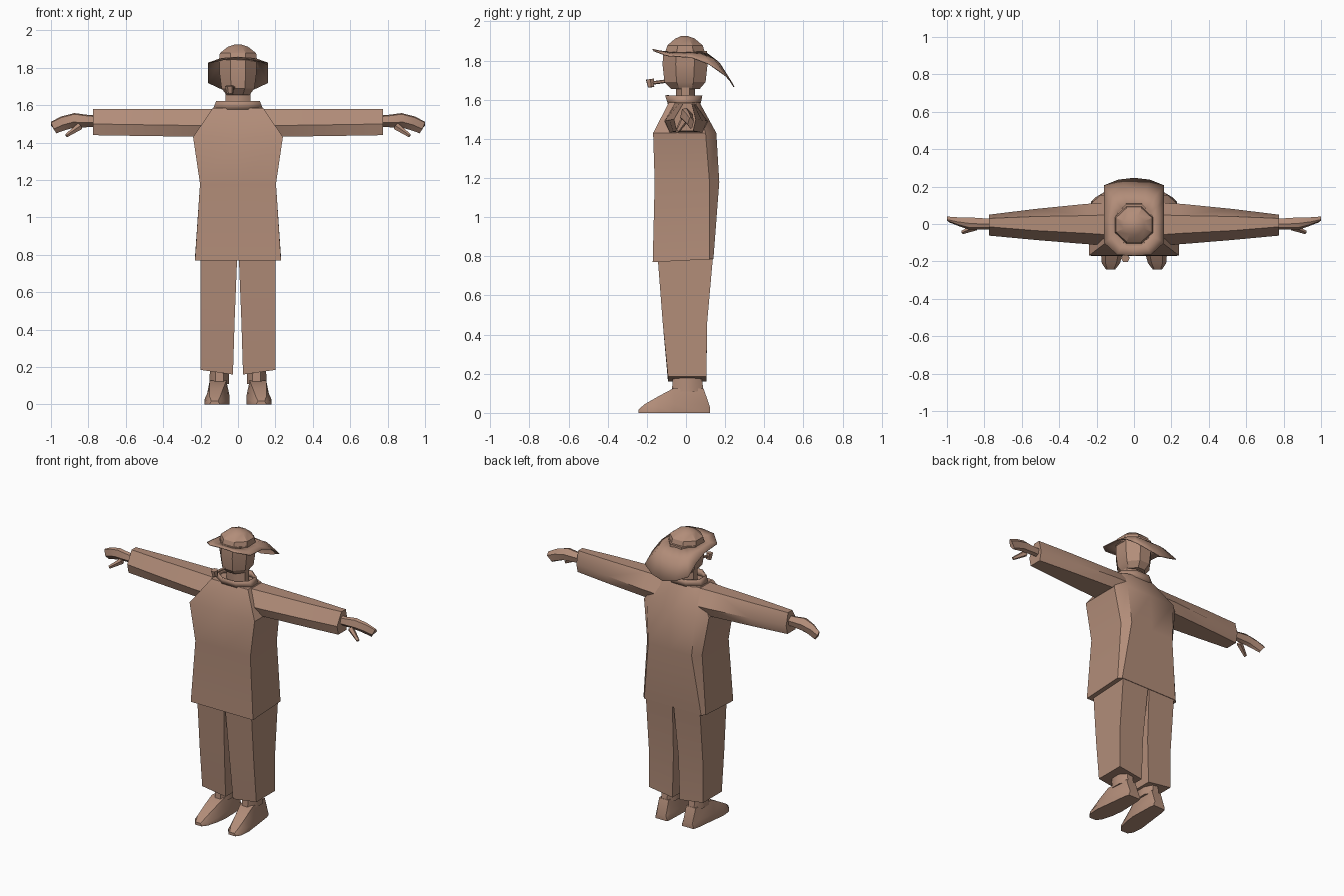
import bpy, bmesh, math
from mathutils import Vector, Matrix

if "Cube" in bpy.data.objects:
    bpy.data.objects.remove(bpy.data.objects["Cube"])

clay = bpy.data.materials.new("clay brown")
clay.diffuse_color = (0.445, 0.266, 0.191, 1)
clay.use_nodes = True
clay.node_tree.nodes["Principled BSDF"].inputs["Base Color"].default_value = clay.diffuse_color


def finish(name, bm, angle=35, thick=0):
    bmesh.ops.recalc_face_normals(bm, faces=bm.faces)
    me = bpy.data.meshes.new(name)
    bm.to_mesh(me)
    bm.free()
    ob = bpy.data.objects.new(name, me)
    bpy.context.collection.objects.link(ob)
    me.materials.append(clay)
    if thick:
        m = ob.modifiers.new("thickness", "SOLIDIFY")
        m.thickness = thick
        m.offset = 0
    bpy.ops.object.select_all(action="DESELECT")
    bpy.context.view_layer.objects.active = ob
    ob.select_set(True)
    bpy.ops.object.shade_smooth_by_angle(angle=math.radians(angle))
    return ob


def loft(name, rings, cap0=True, cap1=True, angle=35, thick=0, flip=1):
    """Skin a list of equal-length point rings; flip=-1 mirrors in x."""
    bm = bmesh.new()
    vs = [[bm.verts.new((p[0] * flip, p[1], p[2])) for p in r] for r in rings]
    for a, b in zip(vs, vs[1:]):
        for i in range(len(a)):
            j = (i + 1) % len(a)
            bm.faces.new((a[i], a[j], b[j], b[i]))
    if cap0:
        bm.faces.new(vs[0][::-1])
    if cap1:
        bm.faces.new(vs[-1])
    return finish(name, bm, angle, thick)


def oval(rx, y0, y1, z, n=8):
    """Flat-sided oval ring spanning y0..y1 with half width rx."""
    k = 1 / math.cos(math.pi / n)
    return [(max(-rx, min(rx, rx * k * math.sin(t))), (y0 + y1) / 2 - (y1 - y0) / 2 * k * math.cos(t), z)
            for t in [(i + 0.5) * 2 * math.pi / n for i in range(n)]]


# Coat: flat front, chamfered back corners
def coat_ring(w, yf, ys, wb, yb, z, zb=None):
    zb = z if zb is None else zb
    return [(-w, yf, z), (0, yf, z), (w, yf, z), (w, ys, zb), (wb, yb, zb),
            (0, yb, zb), (-wb, yb, zb), (-w, ys, zb)]


loft("coat", [
    coat_ring(.23, -.17, .12, .21, .14, .77, .785),
    coat_ring(.203, -.16, .12, .16, .17, 1.18),
    coat_ring(.24, -.168, .10, .18, .155, 1.43),
    coat_ring(.135, -.088, .05, .09, .07, 1.585),
], angle=40)

# Collar
loft("collar", [oval(.132, -.088, .07, 1.575), oval(.113, -.103, .08, 1.622)],
     cap0=False, cap1=False, thick=.008)

# Neck and head
loft("neck", [oval(.068, -.05, .045, 1.56), oval(.068, -.05, .045, 1.67)])
loft("head", [
    oval(.062, -.075, .07, 1.655),
    oval(.088, -.11, .10, 1.69),
    oval(.10, -.12, .11, 1.78),
    oval(.10, -.115, .108, 1.85),
], angle=30)

# Hat crown
loft("hat_crown", [
    oval(.103, -.11, .10, 1.83),
    oval(.097, -.095, .085, 1.878),
    oval(.055, -.055, .045, 1.912),
    oval(.018, -.025, .01, 1.925),
], angle=25)

# Hat brim, dipping low over the neck at the back
edge = [(0, -.17, 1.857), (.09, -.165, 1.85), (.16, -.10, 1.825), (.16, .03, 1.815),
        (.16, .12, 1.78), (.16, .205, 1.72), (.085, .235, 1.685), (0, .245, 1.665)]
edge += [(-x, y, z) for x, y, z in edge[-2:0:-1]]
inner, middle = [], []
for x, y, z in edge:
    d = Vector((x, y)).normalized() * .10
    inner.append((d.x, d.y, 1.842))
    lift = .03 * max(0, y / .24)
    middle.append(((d.x + x) / 2, (d.y + y) / 2, (1.842 + z) / 2 + lift))
loft("hat_brim", [inner, middle, edge], cap0=False, cap1=False, angle=30, thick=.005)


# Pipe: stem and bowl
def rod(name, a, b, r0, r1, n=6):
    a, b = Vector(a), Vector(b)
    bm = bmesh.new()
    rot = (b - a).to_track_quat("Z", "Y").to_matrix().to_4x4()
    bmesh.ops.create_cone(bm, cap_ends=True, segments=n, radius1=r0, radius2=r1,
                          depth=(b - a).length,
                          matrix=Matrix.Translation((a + b) / 2) @ rot)
    return finish(name, bm)


rod("pipe_stem", (-.02, -.10, 1.695), (-.043, -.175, 1.685), .009, .009)
rod("pipe_bowl", (-.043, -.178, 1.664), (-.046, -.184, 1.704), .018, .023)


# Paired parts
def arm_ring(x, y0, y1, t0, t1, z0, z1):
    b = (y1 - y0) * .12
    return [(x, y0 + b, z0), (x, y0, z0 + .06), (x, t0, z1),
            (x, t1, z1), (x, y1, z0 + .06), (x, y1 - b, z0)]


def box_ring(x0, x1, y0, y1, zi, zo):
    return [(x0, y0, zi), (x1, y0, zo), (x1, y1, zo), (x0, y1, zi)]


def hand_ring(x, xb, y0, y1, z0, z1):
    m, c = (z0 + z1) / 2, (y0 + y1) / 2
    return [(xb, c, z0), ((x + xb) / 2, y0, m - .008), (x, y0 + .01, z1 - .006),
            (x, c, z1), (x, y1, m + .01), (xb, y1 - .008, z0 + .008)]


def shoe_ring(y, x0, x1, h, top):
    c, w = (x0 + x1) / 2, (x1 - x0) / 2
    return [(x0, y, 0), (x1, y, 0), (x1, y, h * .35),
            (c + w * top, y, h), (c - w * top, y, h), (x0, y, h * .35)]


for side, s in (("left", 1), ("right", -1)):
    # Sleeve
    loft(side + "_sleeve", [
        arm_ring(.10, -.115, .115, -.06, .05, 1.43, 1.58),
        arm_ring(.25, -.108, .108, -.05, .045, 1.432, 1.58),
        arm_ring(.53, -.085, .08, -.035, .04, 1.436, 1.58),
        arm_ring(.775, -.062, .05, -.015, .03, 1.44, 1.58),
    ], angle=45, flip=s)
    # Hand and thumb
    loft(side + "_hand", [
        hand_ring(.74, .74, -.03, .03, 1.483, 1.545),
        hand_ring(.80, .80, -.03, .03, 1.483, 1.548),
        hand_ring(.875, .89, -.03, .035, 1.477, 1.558),
        hand_ring(.945, .925, -.012, .036, 1.466, 1.54),
        hand_ring(1.0, .972, .008, .04, 1.45, 1.512),
    ], angle=30, flip=s)
    rod(side + "_thumb", (s * .845, -.015, 1.487), (s * .918, -.045, 1.437), .02, .01, 5)
    # Trouser leg
    loft(side + "_trouser_leg", [
        box_ring(.027, .20, -.092, .105, .16, .185),
        box_ring(.018, .20, -.118, .107, .45, .45),
        box_ring(.004, .20, -.145, .138, .80, .80),
    ], angle=35, flip=s)
    # Ankle
    loft(side + "_ankle", [
        [(x * .052 + .10, y, z) for x, y, z in oval(1, -.072, .09, .11)],
        [(x * .050 + .10, y, z) for x, y, z in oval(1, -.065, .075, .22)],
    ], flip=s)
    # Shoe, lofted from heel to toe
    loft(side + "_shoe", [
        shoe_ring(.122, .055, .14, .03, .8),
        shoe_ring(.09, .05, .15, .125, .7),
        shoe_ring(-.06, .045, .168, .128, .72),
        shoe_ring(-.14, .055, .178, .085, .6),
        shoe_ring(-.21, .075, .172, .045, .6),
        shoe_ring(-.242, .10, .15, .018, .7),
    ], angle=35, flip=s)
